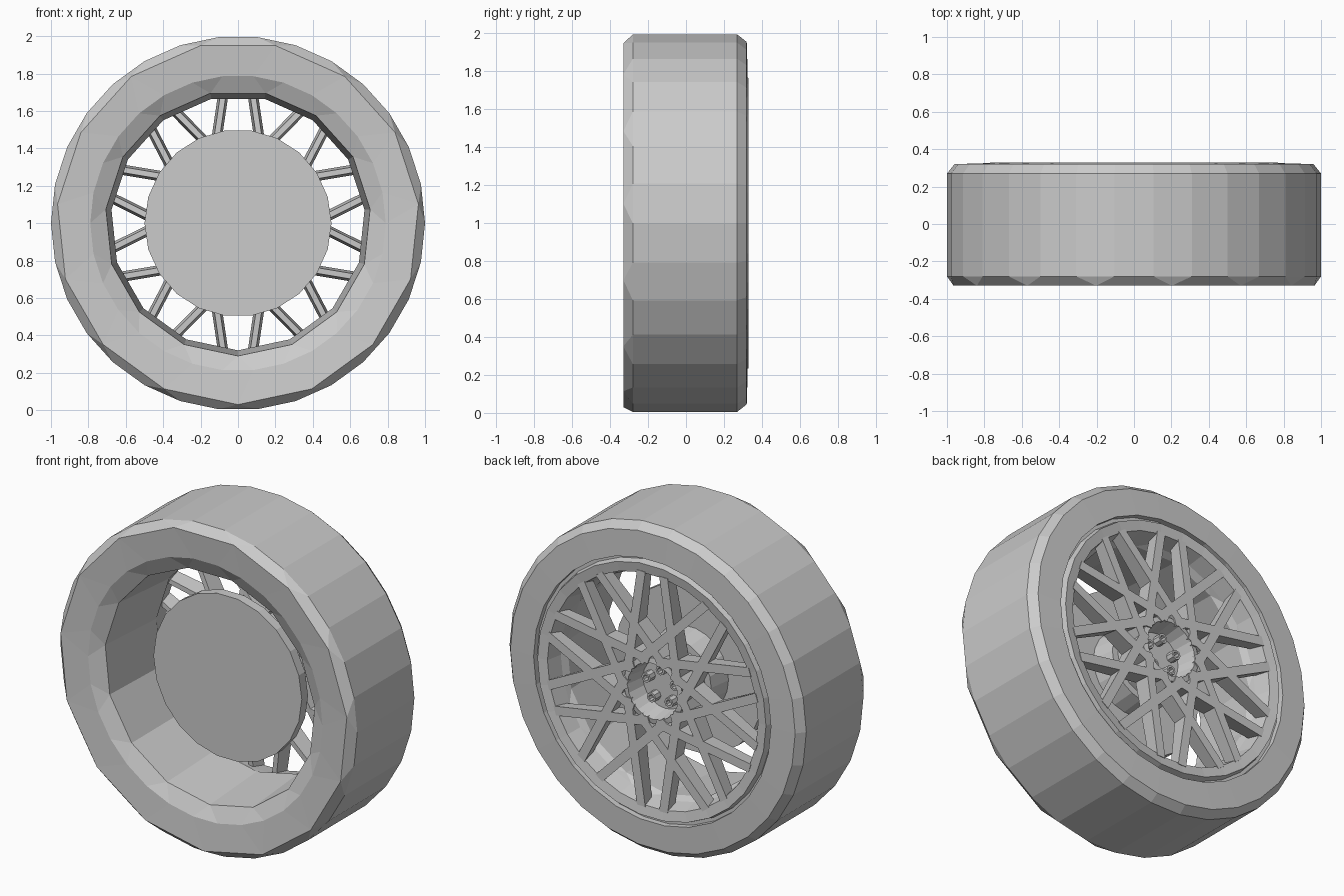
import bpy, bmesh, math
from mathutils import Matrix, Vector

cube = bpy.data.objects.get("Cube")
if cube:
    bpy.data.objects.remove(cube, do_unlink=True)

grey = bpy.data.materials.new("plain_grey")
grey.use_nodes = True
colour = (0.6, 0.6, 0.6, 1)
grey.diffuse_color = colour
grey.node_tree.nodes["Principled BSDF"].inputs["Base Color"].default_value = colour


def finish(bm, name):
    bmesh.ops.recalc_face_normals(bm, faces=bm.faces)
    mesh = bpy.data.meshes.new(name)
    bm.to_mesh(mesh)
    bm.free()
    mesh.materials.append(grey)
    obj = bpy.data.objects.new(name, mesh)
    bpy.context.collection.objects.link(obj)
    return obj


def link_rings(bm, a, b):
    """Join two rings; a half-count ring sits midway between the fine vertices."""
    if len(a) > len(b):
        a, b = b, a
    n, m = len(a), len(b)
    for k in range(n):
        j = (k + 1) % n
        if n == m:
            bm.faces.new((a[k], a[j], b[j], b[k]))
        else:
            bm.faces.new((a[k], a[j], b[(2 * k + 2) % m], b[2 * k + 1]))
            bm.faces.new((a[k], b[2 * k + 1], b[2 * k]))


def lathe(name, profile, caps=False, offset=(0, 0)):
    """Spin (radius, y, sides) rings around the axle."""
    bm = bmesh.new()
    rings = []
    for r, y, n in profile:
        phase = math.radians(6) if n == COARSE else 0
        ring = []
        for k in range(n):
            a = phase + k * math.tau / n
            ring.append(bm.verts.new((offset[0] + r * math.cos(a), y,
                                      1 + offset[1] + r * math.sin(a))))
        rings.append(ring)
    for a, b in zip(rings, rings[1:]):
        link_rings(bm, a, b)
    if caps:
        bm.faces.new(rings[0])
        bm.faces.new(rings[-1])
    return finish(bm, name)


FINE, COARSE = 30, 15

# Tyre: front lip, sidewall, tread, rear sidewall
lathe("tyre", [
    (0.79, -0.315, FINE), (0.97, -0.33, COARSE), (1.0, -0.28, FINE),
    (1.0, 0.27, FINE), (0.96, 0.32, FINE), (0.8, 0.325, FINE)])

# Rim: front lip, faceted barrel, rear ring and the groove beside the tyre
lathe("rim", [
    (0.79, -0.315, FINE), (0.71, -0.27, COARSE), (0.68, 0.18, COARSE),
    (0.69, 0.22, FINE), (0.71, 0.32, FINE), (0.77, 0.33, FINE),
    (0.78, 0.29, FINE), (0.8, 0.29, FINE), (0.8, 0.325, FINE)])

# Brake disc and the hat that carries it
lathe("brake_disc", [(0.5, -0.1, 22), (0.5, -0.04, 22)], caps=True)
lathe("disc_hat", [(0.26, -0.05, 22), (0.24, 0.1, 22)], caps=True)

# Hub: recessed bowl with a raised outer wall
lathe("hub", [
    (0.2, 0.08, 20), (0.2, 0.315, 20), (0.17, 0.32, 20), (0.15, 0.2, 20)], caps=True)

# Wheel nuts
for i in range(5):
    a = math.radians(90 + 72 * i)
    lathe(f"wheel_nut_{i + 1}",
          [(0.03, 0.19, 8), (0.03, 0.25, 8), (0.018, 0.25, 8), (0.018, 0.22, 8)],
          caps=True, offset=(0.1 * math.cos(a), 0.1 * math.sin(a)))

# Spokes: crossing pairs that start beside the hub and close up at the rim
bm = bmesh.new()
for pair in range(10):
    turn = Matrix.Rotation(math.radians(18 + 36 * pair), 3, "Y")
    for side in (-1, 1):
        ends = []
        for along, lateral, depth in ((0.08, 0.17, 0.2), (0.4, 0.122, 0.22), (0.715, 0.075, 0.24)):
            section = []
            for half, y in ((-0.028, 0.325), (0.028, 0.325), (0.015, depth), (-0.015, depth)):
                p = turn @ Vector((along, y, side * lateral + half))
                section.append(bm.verts.new(p + Vector((0, 0, 1))))
            ends.append(section)
        for a, b in zip(ends, ends[1:]):
            link_rings(bm, a, b)
        bm.faces.new(ends[0])
        bm.faces.new(ends[-1])
finish(bm, "spokes")
